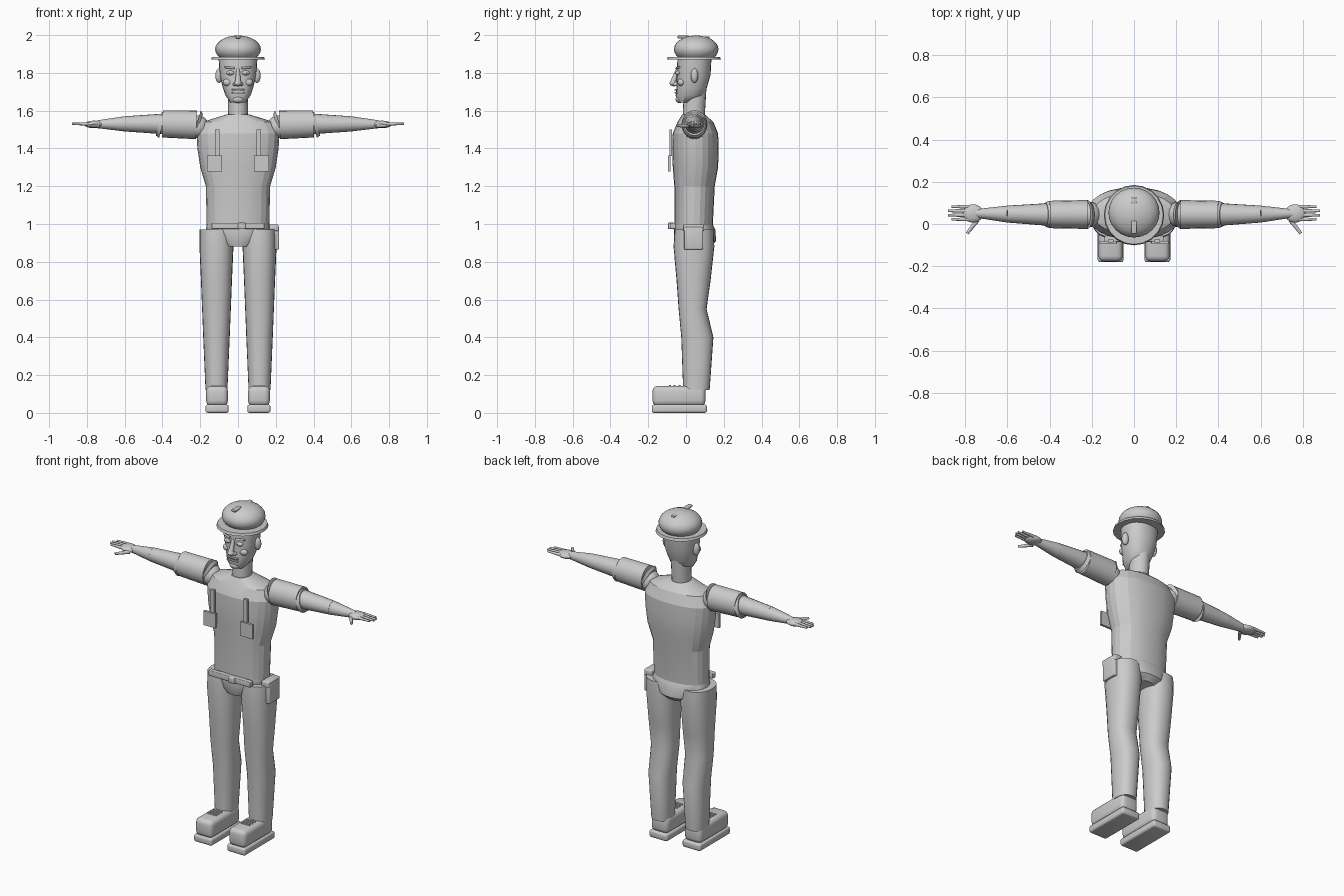
import bpy, bmesh
from math import sin, cos, pi, radians, copysign
from mathutils import Vector, Matrix

if "Cube" in bpy.data.objects:
    bpy.data.objects.remove(bpy.data.objects["Cube"])

grey = bpy.data.materials.new("plain grey")
grey.use_nodes = True
grey.diffuse_color = (0.6, 0.6, 0.6, 1)
grey.node_tree.nodes["Principled BSDF"].inputs["Base Color"].default_value = grey.diffuse_color


def finish(name, bm, angle=40):
    """Turn the bmesh into a grey object with smooth shading and sharp edges."""
    bmesh.ops.recalc_face_normals(bm, faces=bm.faces)
    mesh = bpy.data.meshes.new(name)
    bm.to_mesh(mesh)
    bm.free()
    mesh.shade_smooth()
    mesh.set_sharp_from_angle(angle=radians(angle))
    mesh.materials.append(grey)
    bpy.context.collection.objects.link(bpy.data.objects.new(name, mesh))


def loft(name, rings, x=0, sides=24, power=0.88, angle=40):
    """Skin rounded rings, each given as y, z, half width, half depth."""
    bm = bmesh.new()
    loops = []
    for y, z, width, depth in rings:
        loop = []
        for i in range(sides):
            c, s = cos(2 * pi * i / sides), sin(2 * pi * i / sides)
            across = width * copysign(abs(c) ** power, c)
            along = depth * copysign(abs(s) ** power, s)
            loop.append(bm.verts.new((x + across, y + along, z)))
        loops.append(loop)
    for lower, upper in zip(loops, loops[1:]):
        for i in range(sides):
            bm.faces.new((lower[i - 1], lower[i], upper[i], upper[i - 1]))
    bm.faces.new(loops[0])
    bm.faces.new(loops[-1])
    finish(name, bm, angle)


def ball(name, centre, radii):
    bm = bmesh.new()
    place = Matrix.LocRotScale(Vector(centre), None, Vector(radii))
    bmesh.ops.create_uvsphere(bm, u_segments=24, v_segments=14, radius=1, matrix=place)
    finish(name, bm)


def box(name, centre, size, bevel=0):
    bm = bmesh.new()
    place = Matrix.LocRotScale(Vector(centre), None, Vector(size))
    bmesh.ops.create_cube(bm, size=1, matrix=place)
    if bevel:
        bmesh.ops.bevel(bm, geom=bm.edges[:], offset=bevel, segments=3, profile=0.5, affect="EDGES")
    finish(name, bm)


def rod(name, start, end, start_radius, end_radius, depth=1):
    """Round bar between two points; depth scales its horizontal thickness."""
    start, end = Vector(start), Vector(end)
    bm = bmesh.new()
    turn = (end - start).to_track_quat("Z", "Y")
    place = Matrix.LocRotScale((start + end) / 2, turn, Vector((depth, 1, 1)))
    bmesh.ops.create_cone(bm, cap_ends=True, segments=20, radius1=start_radius, radius2=end_radius,
                          depth=(end - start).length, matrix=place)
    finish(name, bm)


# Torso and pelvis
loft("torso", [(.04, .95, .165, .1), (.045, 1.2, .17, .107), (.05, 1.3, .2, .12),
               (.05, 1.4, .215, .123), (.05, 1.48, .22, .12), (.05, 1.54, .19, .095),
               (.04, 1.58, .06, .06)], angle=12)
loft("pelvis", [(.04, .88, .08, .09), (.05, .91, .12, .11), (.045, .97, .17, .11), (.04, 1, .165, .1)])

# Belt and hip pouch
box("belt_front", (0, -.07, .99), (.28, .03, .033), .004)
box("belt_buckle", (.02, -.08, .99), (.04, .03, .035), .005)
box("hip_pouch", (.2, .04, .925), (.035, .1, .12), .006)
box("hip_pouch_flap", (.19, .04, .98), (.05, .11, .035), .006)

# Neck and head
rod("neck", (0, .04, 1.55), (0, .05, 1.75), .058, .06, .9)
loft("head", [(0, 1.643, .04, .04), (.02, 1.68, .066, .075), (.03, 1.72, .08, .08),
              (.04, 1.79, .097, .09), (.045, 1.88, .103, .09)], angle=60)

# Face
rod("nose_bridge", (0, -.045, 1.82), (0, -.068, 1.75), .008, .016)
ball("nose_tip", (0, -.065, 1.745), (.02, .022, .016))
ball("chin", (0, -.035, 1.66), (.03, .02, .02))
for name, z in (("upper_lip", 1.71), ("lower_lip", 1.695)):
    box(name, (0, -.05, z), (.07, .02, .008), .003)

# Helmet
rod("helmet_brim", (0, .042, 1.87), (0, .042, 1.885), .143, .138)
ball("helmet_dome", (0, .054, 1.925), (.121, .118, .073))
box("helmet_front_ridge", (0, -.015, 1.99), (.025, .06, .015), .004)
box("helmet_back_ridge", (0, .11, 1.985), (.025, .03, .015), .004)

for side, s in (("left_", 1), ("right_", -1)):
    # Features on each side of the face
    ball(side + "eye", (.04 * s, -.042, 1.8), (.022, .014, .013))
    ball(side + "pupil", (.04 * s, -.054, 1.8), (.007, .004, .007))
    rod(side + "brow", (.02 * s, -.05, 1.825), (.07 * s, -.035, 1.83), .006, .005)
    ball(side + "nostril", (.018 * s, -.055, 1.74), (.01, .015, .01))
    ball(side + "cheek", (.055 * s, -.025, 1.75), (.025, .02, .02))
    ball(side + "ear", (.1 * s, .045, 1.785), (.02, .02, .038))

    # Sleeve with rounded-off ends, and forearm
    ball(side + "shoulder", (.21 * s, .045, 1.515), (.055, .06, .06))
    sleeve = [(.205, .06), (.22, .076), (.4, .072), (.42, .063)]
    for (x, radius), (next_x, next_radius) in zip(sleeve, sleeve[1:]):
        rod("%ssleeve_%.2f" % (side, x), (x * s, .045, 1.525), (next_x * s, .045, 1.53),
            radius, next_radius, .9)
    rod(side + "forearm", (.4 * s, .045, 1.53), (.6 * s, .047, 1.53), .054, .04)
    rod(side + "wrist", (.6 * s, .047, 1.53), (.75 * s, .05, 1.528), .04, .02)

    # Hand
    ball(side + "palm", (.763 * s, .05, 1.527), (.05, .043, .02))
    for number in range(4):
        y = .022 + .02 * number
        tip = .88 if number in (1, 2) else .865
        finger = "%sfinger_%d" % (side, number + 1)
        rod(finger, (.78 * s, y, 1.53), ((tip - .04) * s, y, 1.53), .009, .008)
        rod(finger + "_tip", ((tip - .04) * s, y, 1.53), (tip * s, y, 1.53), .007, .006)
    rod(side + "thumb", (.74 * s, .02, 1.52), (.79 * s, -.045, 1.52), .011, .007)

    # Chest pocket and strap
    box(side + "chest_pocket", (.124 * s, -.088, 1.32), (.08, .014, .086))
    box(side + "chest_strap", (.11 * s, -.08, 1.43), (.024, .014, .14))

    # Trouser leg
    loft(side + "trouser_leg", [(.055, .12, .058, .07), (.06, .4, .07, .085), (.035, .55, .076, .074),
                                (.04, .7, .082, .09), (.042, .88, .09, .108), (.043, .97, .09, .103)],
         x=.114 * s)

    # Shoe
    box(side + "sole", (.111 * s, -.035, .022), (.122, .292, .044), .012)
    box(side + "shoe_upper", (.111 * s, -.037, .09), (.115, .28, .105), .026)
    for number in range(3):
        lace = "%slace_%d" % (side, number + 1)
        box(lace, (.111 * s, -.085 + .025 * number, .144), (.06, .01, .008), .002)
